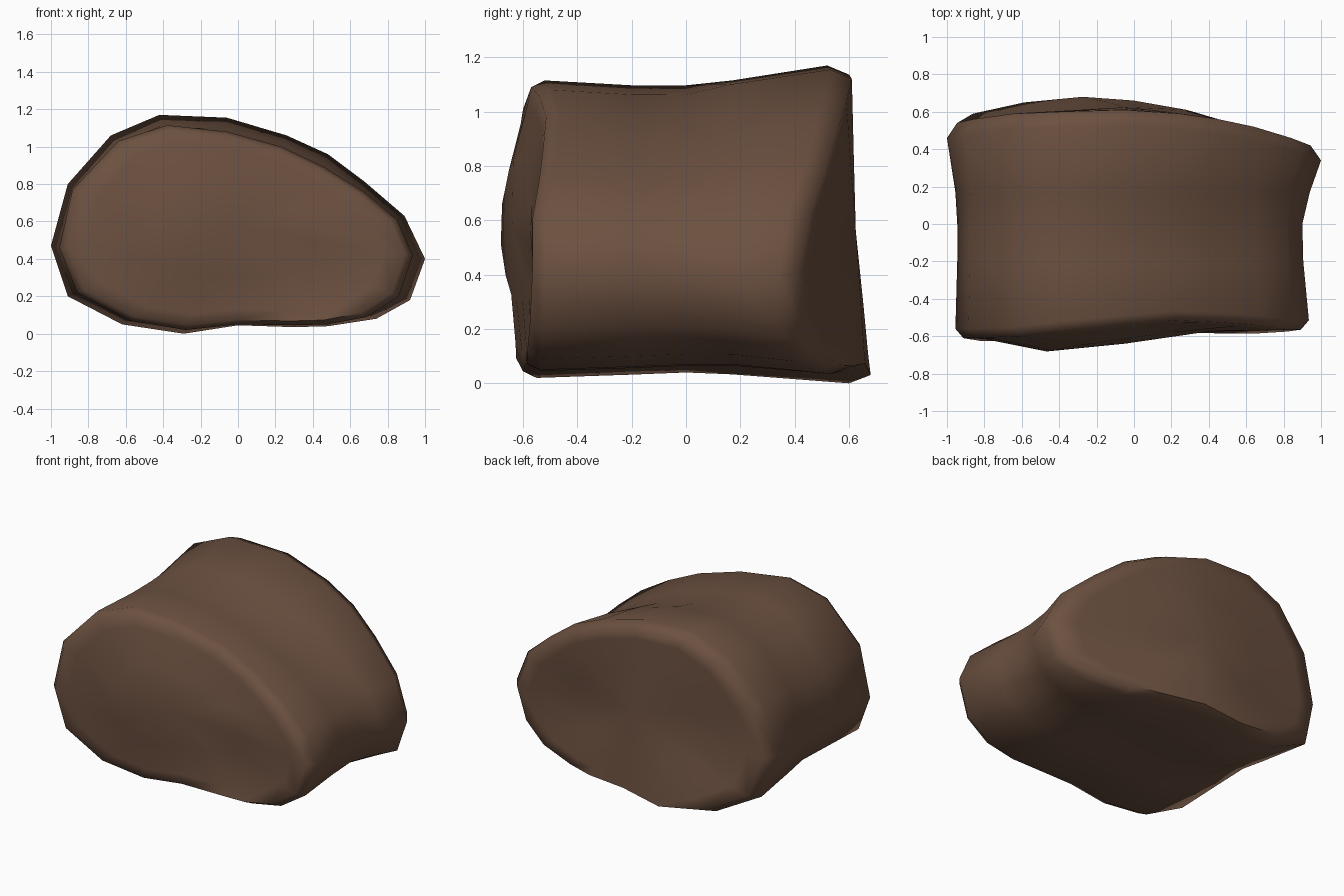
import bpy, bmesh, math

if "Cube" in bpy.data.objects:
    bpy.data.objects.remove(bpy.data.objects["Cube"])

# Rim outlines (x, z, y), 18 corners running clockwise from the left end
FRONT = [(-.955, .46, -.56), (-.885, .77, -.56), (-.64, 1.03, -.55), (-.38, 1.115, -.52),
         (-.06, 1.08, -.49), (.23, 1.0, -.465), (.46, .89, -.475), (.67, .76, -.49),
         (.85, .61, -.515), (.935, .42, -.515), (.86, .2, -.525), (.69, .09, -.535),
         (.48, .05, -.535), (.3, .045, -.53), (0, .05, -.54), (-.28, .02, -.55),
         (-.58, .07, -.575), (-.86, .22, -.575)]
BACK = [(-1, .47, .46), (-.91, .8, .48), (-.68, 1.06, .51), (-.42, 1.17, .52),
        (-.06, 1.155, .53), (.26, 1.06, .51), (.48, .96, .48), (.68, .81, .44),
        (.89, .63, .38), (1, .4, .34), (.92, .18, .35), (.74, .08, .41),
        (.48, .04, .48), (.3, .035, .53), (0, .045, .58), (-.29, 0, .6),
        (-.62, .05, .57), (-.91, .2, .51)]


def fit(ring, y, x0, x1, z0, z1):
    """Stretch an outline into new x and z limits at one depth."""
    xs, zs = [p[0] for p in ring], [p[1] for p in ring]
    sx, sz = (x1 - x0) / (max(xs) - min(xs)), (z1 - z0) / (max(zs) - min(zs))
    return [(x0 + (x - min(xs)) * sx, z0 + (z - min(zs)) * sz, y) for x, z, _ in ring]


def inset(ring, s, dy, cx=-.02, cz=.56):
    return [(cx + (x - cx) * s, cz + (z - cz) * s, y + dy) for x, z, y in ring]


def bulge(x, z):
    """Depth of the gently swollen front face."""
    pts = [(-1, -.61), (-.73, -.65), (-.47, -.69), (-.19, -.665), (.05, -.625),
           (.33, -.575), (.76, -.58), (1, -.56)]
    for (a, ya), (b, yb) in zip(pts, pts[1:]):
        if x <= b:
            return ya + (yb - ya) * (x - a) / (b - a) + .12 * abs(z - .58)


# Front face, rounded rim, waisted body, rounded rim, back face
front_edge = inset(FRONT, .955, -.05)
front_in = [(x, z, .75 * y + .25 * bulge(x, z)) for x, z, y in inset(front_edge, .88, 0)]
front_mid = [(x, z, bulge(x, z)) for x, z, _ in inset(front_edge, .5, 0)]
back_edge = inset(BACK, .945, .08)
back_in = [(x, z, .85 * y + .15 * .625) for x, z, y in inset(back_edge, .88, 0)]
back_mid = [(x, z, .5 * y + .5 * .625) for x, z, y in inset(back_edge, .5, 0)]
rings = [front_mid, front_in, front_edge, FRONT,
         fit(FRONT, -.2, -.945, .905, .032, 1.097),
         fit(FRONT, 0, -.945, .9, .04, 1.097),
         fit(BACK, .17, -.955, .94, .033, 1.115),
         BACK, back_edge, back_in, back_mid]

bm = bmesh.new()
loops = [[bm.verts.new((x, y, z)) for x, z, y in r] for r in rings]
n = len(FRONT)
for a, b in zip(loops, loops[1:]):
    for i in range(n):
        j = (i + 1) % n
        bm.faces.new((a[i], a[j], b[j], b[i]))
for loop, co in ((loops[0], (-.05, -.64, .57)), (loops[-1], (-.05, .625, .56))):
    c = bm.verts.new(co)
    for i in range(n):
        bm.faces.new((c, loop[i], loop[(i + 1) % n]))
bmesh.ops.recalc_face_normals(bm, faces=bm.faces)

mesh = bpy.data.meshes.new("rock")
bm.to_mesh(mesh)
bm.free()
rock = bpy.data.objects.new("rock", mesh)
bpy.context.collection.objects.link(rock)

brown = bpy.data.materials.new("earth_brown")
brown.diffuse_color = (.15, .082, .052, 1)
brown.use_nodes = True
brown.node_tree.nodes["Principled BSDF"].inputs["Base Color"].default_value = brown.diffuse_color
mesh.materials.append(brown)

bpy.context.view_layer.objects.active = rock
rock.select_set(True)
bpy.ops.object.shade_smooth_by_angle(angle=math.radians(70))
